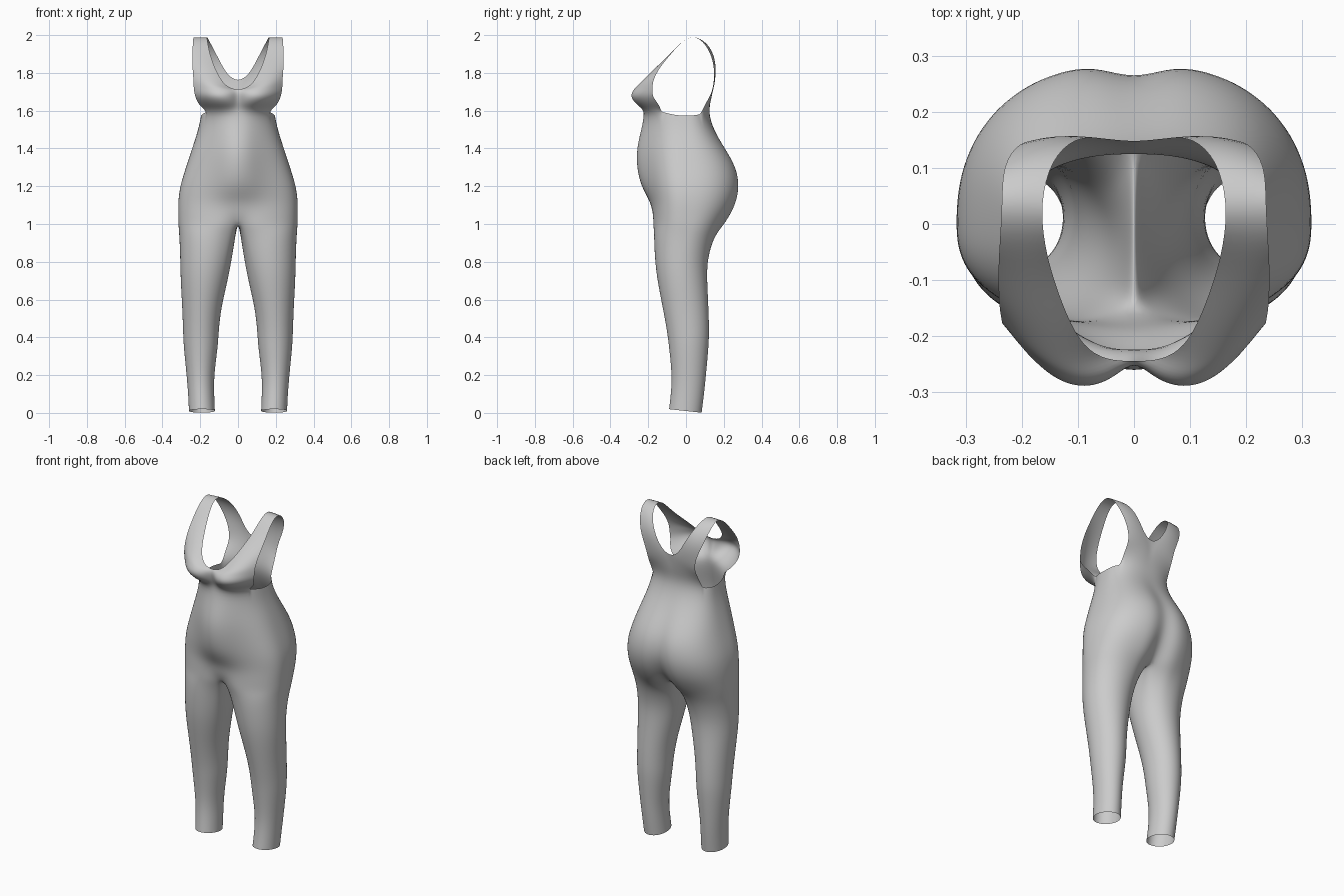
import bpy
import bmesh
from math import sin, cos, pi, radians, exp
from mathutils import Vector

cube = bpy.data.objects.get("Cube")
if cube:
    bpy.data.objects.remove(cube, do_unlink=True)

OUTER = 24    # segments from front centre, round the side, to back centre
INNER = 6     # segments on the inside of a leg
PANEL = 7     # segments across a shoulder strap

# Leg rows: z, inner x, outer x, front y, back y, blend to the hip shape
LEGS = [
    (0.01, .122, .26, -.09, .083, 0),
    (0.10, .126, .264, -.08, .096, 0),
    (0.20, .127, .272, -.074, .106, 0),
    (0.35, .106, .288, -.09, .12, 0),
    (0.43, .102, .291, -.1, .123, 0),
    (0.55, .09, .295, -.122, .12, 0),
    (0.70, .054, .304, -.152, .112, 0),
    (0.80, .035, .306, -.166, .114, .1),
    (0.90, .019, .309, -.176, .143, .35),
    (0.96, .010, .313, -.18, .18, .7),
    (1.00, 0, .316, -.18, .212, 1),
]

# Torso rows: z, half width, front y, back y, belly bulge, back cleft
TORSO = [
    (1.06, .317, -.178, .25, 0, .055),
    (1.12, .317, -.176, .276, .014, .04),
    (1.20, .308, -.185, .291, .058, .026),
    (1.30, .276, -.193, .275, .072, .02),
    (1.40, .243, -.195, .212, .07, .01),
    (1.50, .21, -.188, .146, .05, 0),
    (1.585, .196, -.192, .117, .026, 0),
]

# Strap rows from bust, over the shoulder, to the back:
# neckline edge, armhole edge, outward bulge between them
STRAP = [
    ((0, -.232, 1.635), (.208, -.14, 1.63), -.075),
    ((0, -.243, 1.68), (.228, -.18, 1.675), -.085),
    ((0, -.245, 1.71), (.235, -.178, 1.72), -.062),
    ((.05, -.243, 1.72), (.235, -.175, 1.755), -.042),
    ((.09, -.22, 1.76), (.238, -.16, 1.79), -.022),
    ((.12, -.165, 1.82), (.241, -.135, 1.835), -.01),
    ((.15, -.08, 1.9), (.242, -.075, 1.905), -.004),
    ((.162, -.02, 1.97), (.238, -.02, 1.97), 0),
    ((.166, .04, 2.0), (.235, .045, 2.0), 0),
    ((.148, .115, 1.96), (.234, .105, 1.955), .004),
    ((.105, .155, 1.88), (.205, .148, 1.86), .006),
    ((.06, .154, 1.79), (.165, .15, 1.77), .005),
    ((0, .145, 1.75), (.155, .14, 1.7), .006),
    ((0, .135, 1.67), (.16, .11, 1.65), .008),
]


def signed_pow(v, p):
    return abs(v) ** p * (1 if v >= 0 else -1)


def hip_ring(z, xi, xo, yf, yb, belly, cleft, crease=0):
    """Half outline from front centre round the side to back centre."""
    points = []
    for i in range(OUTER + 1):
        a = pi * i / OUTER
        x = (xo - xi) * abs(sin(a)) ** 0.82 if 0 < i < OUTER else 0
        c = signed_pow(cos(a), 0.82)
        if c > 0:
            y = yf * c - belly * exp(-(x / .12) ** 2)
            y += crease * exp(-(x / .05) ** 2)
        else:
            y = -yb * c - cleft * exp(-(x / .05) ** 2)
        points.append(Vector((x + xi, y, z)))
    return points


def leg_ring(z, xi, xo, yf, yb, blend):
    """Closed leg outline that becomes a half hip at the crotch."""
    hip = hip_ring(z, xi, xo, yf, yb, 0, .07, .03)
    front, back = hip[0], hip[-1]
    hip += [back.lerp(front, i / INNER) for i in range(1, INNER)]
    cx, cy, rx, ry = (xi + xo) / 2, (yf + yb) / 2, (xo - xi) / 2, (yb - yf) / 2
    ring = []
    for i, target in enumerate(hip):
        if i <= OUTER:
            phi = -140 + 280 * i / OUTER
        else:
            phi = 140 + 80 * (i - OUTER) / INNER
        phi = radians(phi)
        p = Vector((cx + rx * cos(phi), cy + ry * sin(phi), z))
        ring.append(p.lerp(target, blend))
    return ring


def strap_row(inner, outer, bulge):
    inner, outer = Vector(inner), Vector(outer)
    row = []
    for i in range(PANEL + 1):
        t = i / PANEL
        row.append(inner.lerp(outer, t) + Vector((0, bulge * 4 * t * (1 - t), 0)))
    return row


def add_row(bm, points):
    return [bm.verts.new(p) for p in points]


def bridge(bm, lower, upper, closed=False):
    n = len(lower)
    for i in range(n if closed else n - 1):
        k = (i + 1) % n
        bm.faces.new((lower[i], lower[k], upper[k], upper[i]))


bm = bmesh.new()

# Leg, with a slightly slanted hem
rows = [leg_ring(*r) for r in LEGS]
for p in rows[0]:
    p.z -= p.y * 0.11
rows = [add_row(bm, r) for r in rows]
for low, high in zip(rows, rows[1:]):
    bridge(bm, low, high, closed=True)

# Torso, dipping under the arm
previous = rows[-1][:OUTER + 1]
for r in TORSO:
    z, half_width, front, back, belly, cleft = r
    points = hip_ring(z, 0, half_width, front, back, belly, cleft)
    if r is TORSO[-1]:
        for p in points:
            p.z += 0.02 * min(1, (p.y / .12) ** 2) - 0.012
    current = add_row(bm, points)
    bridge(bm, previous, current)
    previous = current

# Bust, shoulder strap and back panel in one strip
strip = [previous[:PANEL + 1]]
strip += [add_row(bm, strap_row(*r)) for r in STRAP]
strip.append(previous[::-1][:PANEL + 1])
for low, high in zip(strip, strip[1:]):
    bridge(bm, low, high)

mesh = bpy.data.meshes.new("bodysuit")
bm.to_mesh(mesh)
bm.free()
for poly in mesh.polygons:
    poly.use_smooth = True
suit = bpy.data.objects.new("bodysuit", mesh)
bpy.context.collection.objects.link(suit)

# Mirror the half and smooth the cloth
mirror = suit.modifiers.new("mirror", 'MIRROR')
mirror.use_clip = True
mirror.merge_threshold = 0.0005
smooth = suit.modifiers.new("smooth", 'SUBSURF')
smooth.levels = smooth.render_levels = 2

# Plain grey cloth
grey = bpy.data.materials.new("grey cloth")
grey.use_nodes = True
colour = (0.6, 0.6, 0.6, 1)
grey.diffuse_color = colour
grey.node_tree.nodes["Principled BSDF"].inputs["Base Color"].default_value = colour
mesh.materials.append(grey)
